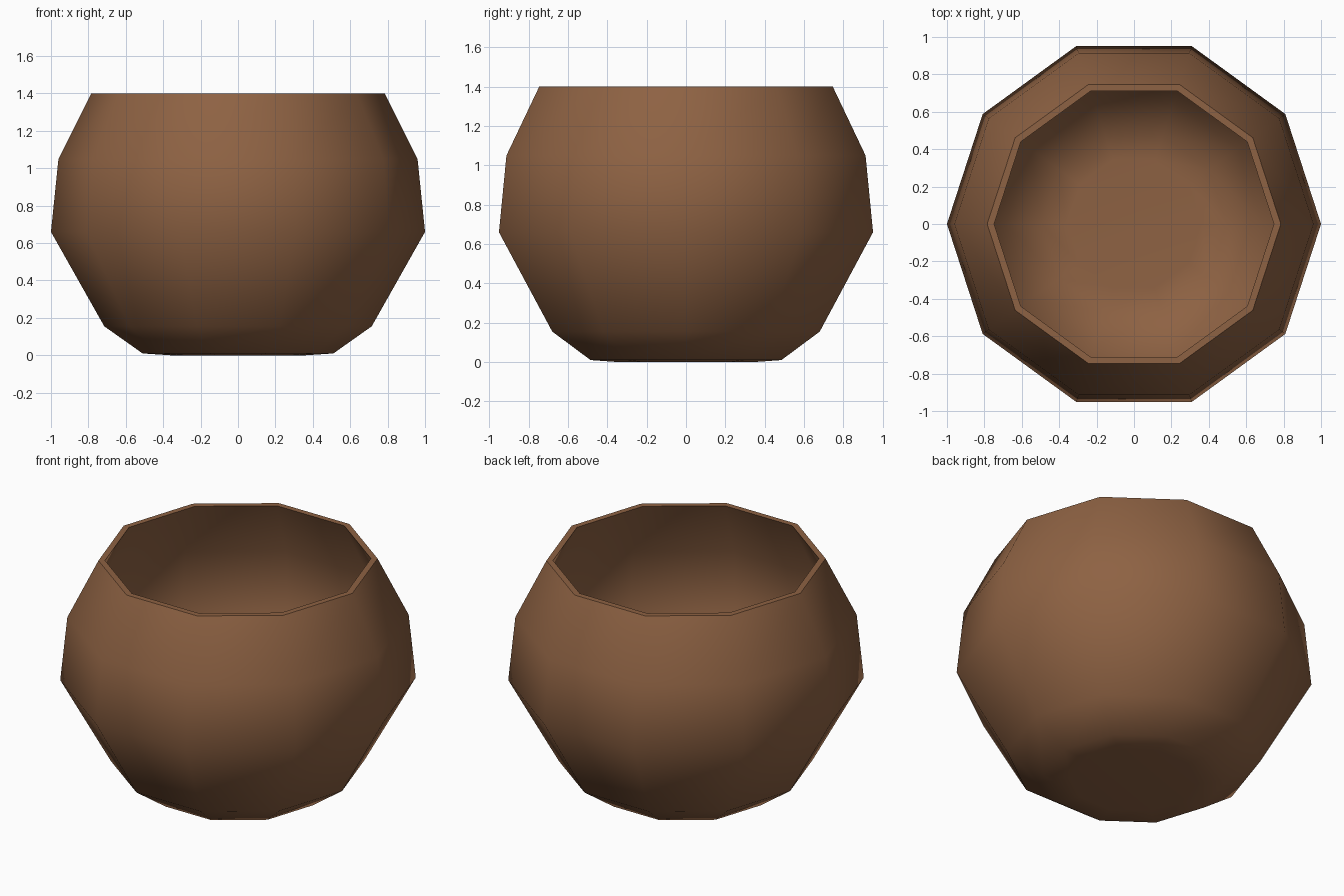
import bpy, bmesh, math

if "Cube" in bpy.data.objects:
    bpy.data.objects.remove(bpy.data.objects["Cube"])

SIDES = 10

# Clay colour
clay = bpy.data.materials.new("brown clay")
clay.diffuse_color = (0.27, 0.122, 0.056, 1)
clay.use_nodes = True
clay.node_tree.nodes["Principled BSDF"].inputs["Base Color"].default_value = clay.diffuse_color

# Closed wall profile (radius, height): outside upwards, over the rim, inside down
profile = [(0.36, 0.0), (0.51, 0.01), (0.715, 0.155), (1.0, 0.66), (0.96, 1.05),
           (0.785, 1.4), (0.748, 1.4), (0.92, 1.04), (0.958, 0.665),
           (0.688, 0.185), (0.495, 0.05), (0.36, 0.04)]

bm = bmesh.new()
rings = [[bm.verts.new((r * math.cos(2 * math.pi * i / SIDES),
                        r * math.sin(2 * math.pi * i / SIDES), z))
          for i in range(SIDES)] for r, z in profile]
for a, b in zip(rings, rings[1:]):
    for i in range(SIDES):
        j = (i + 1) % SIDES
        bm.faces.new((a[i], a[j], b[j], b[i]))

# Underside and inner floor
bm.faces.new(rings[0][::-1])
bm.faces.new(rings[-1])
bmesh.ops.recalc_face_normals(bm, faces=bm.faces)

mesh = bpy.data.meshes.new("bowl")
bm.to_mesh(mesh)
bm.free()
mesh.materials.append(clay)
bowl = bpy.data.objects.new("bowl", mesh)
bpy.context.collection.objects.link(bowl)

# Smooth body with a crisp rim
bpy.context.view_layer.objects.active = bowl
bowl.select_set(True)
bpy.ops.object.shade_smooth_by_angle(angle=math.radians(50))
